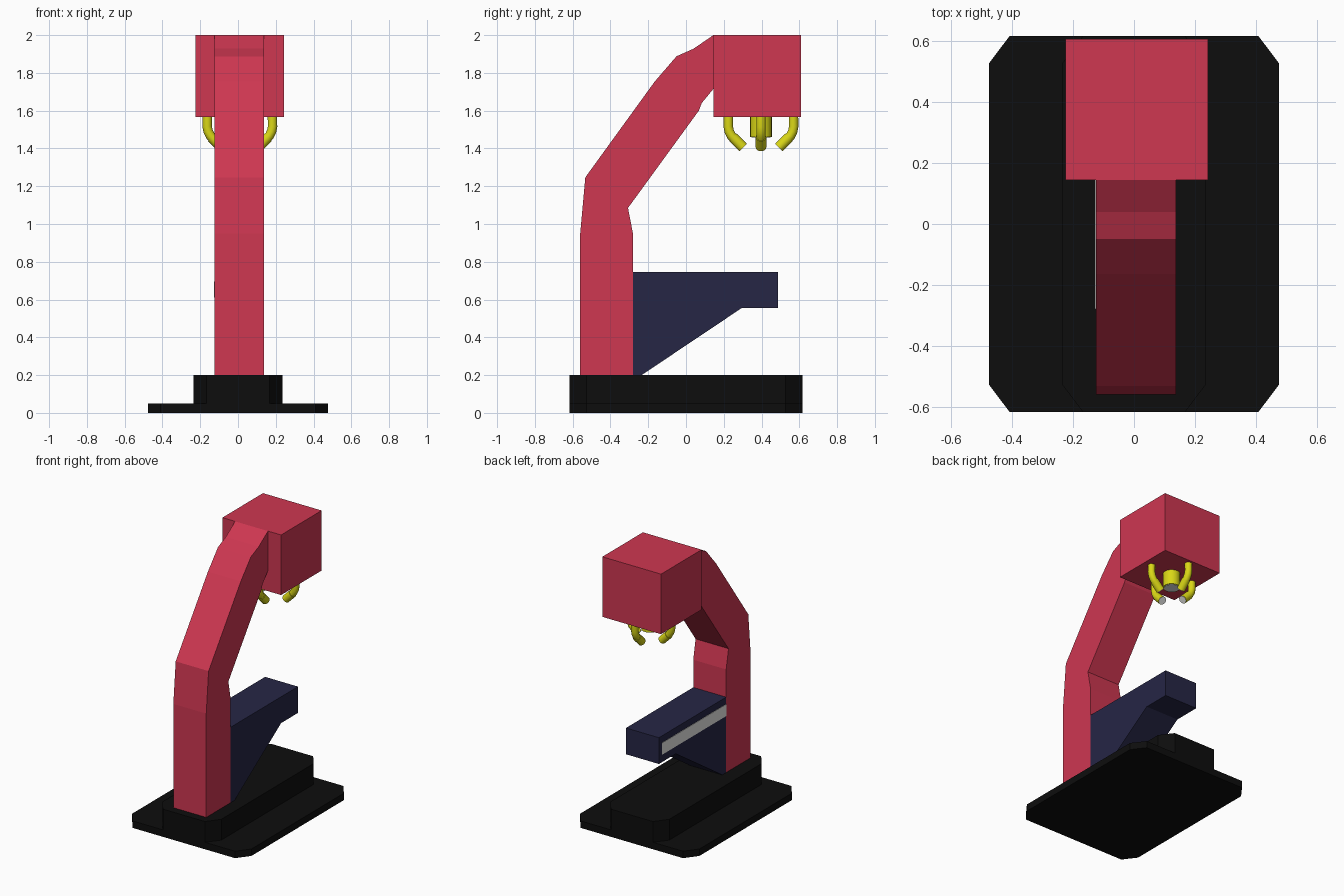
import bpy, bmesh, math
from mathutils import Vector

if "Cube" in bpy.data.objects:
    bpy.data.objects.remove(bpy.data.objects["Cube"])


def material(name, rgb):
    m = bpy.data.materials.new(name)
    m.diffuse_color = (*rgb, 1)
    m.use_nodes = True
    m.node_tree.nodes["Principled BSDF"].inputs["Base Color"].default_value = m.diffuse_color
    return m


RED = material("crimson", (0.62, 0.038, 0.083))
NAVY = material("navy", (0.019, 0.019, 0.06))
BLACK = material("black", (0.004, 0.004, 0.004))
YELLOW = material("yellow", (0.70, 0.68, 0.008))
WHITE = material("white", (0.85, 0.85, 0.83))


def prism(name, points, lo, hi, axis, mat):
    """Extrude a 2D outline along x (outline is y, z) or z (outline is x, y)."""
    bm = bmesh.new()
    place = (lambda p, d: (d, *p)) if axis == "x" else (lambda p, d: (*p, d))
    face = bm.faces.new([bm.verts.new(place(p, lo)) for p in points])
    ext = bmesh.ops.extrude_face_region(bm, geom=[face])
    move = Vector(place((0, 0), hi - lo))
    bmesh.ops.translate(bm, vec=move,
                        verts=[v for v in ext["geom"] if isinstance(v, bmesh.types.BMVert)])
    bmesh.ops.recalc_face_normals(bm, faces=bm.faces)
    mesh = bpy.data.meshes.new(name)
    bm.to_mesh(mesh)
    bm.free()
    mesh.materials.append(mat)
    ob = bpy.data.objects.new(name, mesh)
    bpy.context.collection.objects.link(ob)
    return ob


def rod(name, a, b, radius, mat):
    """Cylinder between two points."""
    a, b = Vector(a), Vector(b)
    bpy.ops.mesh.primitive_cylinder_add(vertices=24, radius=radius, depth=(b - a).length,
                                        location=(a + b) / 2)
    ob = bpy.context.object
    ob.name = name
    ob.rotation_euler = (b - a).to_track_quat("Z", "Y").to_euler()
    ob.data.materials.append(mat)
    bpy.ops.object.shade_smooth_by_angle()
    return ob


def octagon(w, d, cx, cy):
    """Rectangle outline with clipped corners."""
    return [(w, d - cy), (w - cx, d), (cx - w, d), (-w, d - cy),
            (-w, cy - d), (cx - w, -d), (w - cx, -d), (w, cy - d)]


# Base: wide foot plate and raised block
prism("base_plate", octagon(0.477, 0.618, 0.068, 0.09), 0.0, 0.05, "z", BLACK)
prism("base_block", octagon(0.236, 0.618, 0.068, 0.09), 0.05, 0.2, "z", BLACK)

# Bent arm rising from the base to the head
X0, X1 = -0.125, 0.138
arm = [(-0.56, 0.2), (-0.56, 0.95), (-0.533, 1.247), (-0.165, 1.755), (-0.05, 1.888),
       (0.04, 1.928), (0.145, 2.0), (0.145, 1.715), (0.083, 1.64), (0.068, 1.6),
       (-0.307, 1.085), (-0.28, 0.945), (-0.28, 0.2)]
prism("arm", arm, X0, X1, "x", RED)

# Head block
prism("head", [(0.145, 1.566), (0.608, 1.566), (0.608, 2.0), (0.145, 2.0)],
      -0.226, 0.243, "x", RED)

# Bracketed table with a light strip on its left side
table = [(-0.28, 0.745), (0.488, 0.745), (0.488, 0.555), (0.295, 0.555),
         (-0.235, 0.2), (-0.28, 0.2)]
prism("table", table, X0, X1, "x", NAVY)
prism("table_strip", [(-0.28, 0.61), (0.455, 0.61), (0.455, 0.695), (-0.28, 0.695)],
      X0 - 0.003, X0 + 0.002, "x", WHITE)

# Central nozzle under the head
CX, CY = 0.01, 0.397
rod("nozzle", (CX, CY, 1.46), (CX, CY, 1.58), 0.057, YELLOW)
rod("nozzle_tip", (CX, CY, 1.457), (CX, CY, 1.462), 0.05, WHITE)

# Four bent claws around the nozzle, each with a light end cap
for i in range(4):
    c, s = round(math.cos(i * math.pi / 2)), round(math.sin(i * math.pi / 2))
    path = [Vector((CX + r * c, CY + r * s, z)) for r, z in
            [(0.172, 1.58), (0.173, 1.515), (0.168, 1.49), (0.156, 1.466), (0.096, 1.406)]]
    curve = bpy.data.curves.new("claw", "CURVE")
    curve.dimensions = "3D"
    curve.bevel_depth = 0.025
    curve.bevel_resolution = 4
    curve.use_fill_caps = True
    spline = curve.splines.new("POLY")
    spline.points.add(len(path) - 1)
    for p, v in zip(spline.points, path):
        p.co = (*v, 1)
    curve.materials.append(YELLOW)
    claw = bpy.data.objects.new("claw", curve)
    bpy.context.collection.objects.link(claw)
    out = (path[-1] - path[-2]).normalized()
    rod("claw_lower", path[-2] + out * 0.01, path[-1], 0.028, YELLOW)
    rod("claw_tip", path[-1] - out * 0.002, path[-1] + out * 0.003, 0.026, WHITE)
